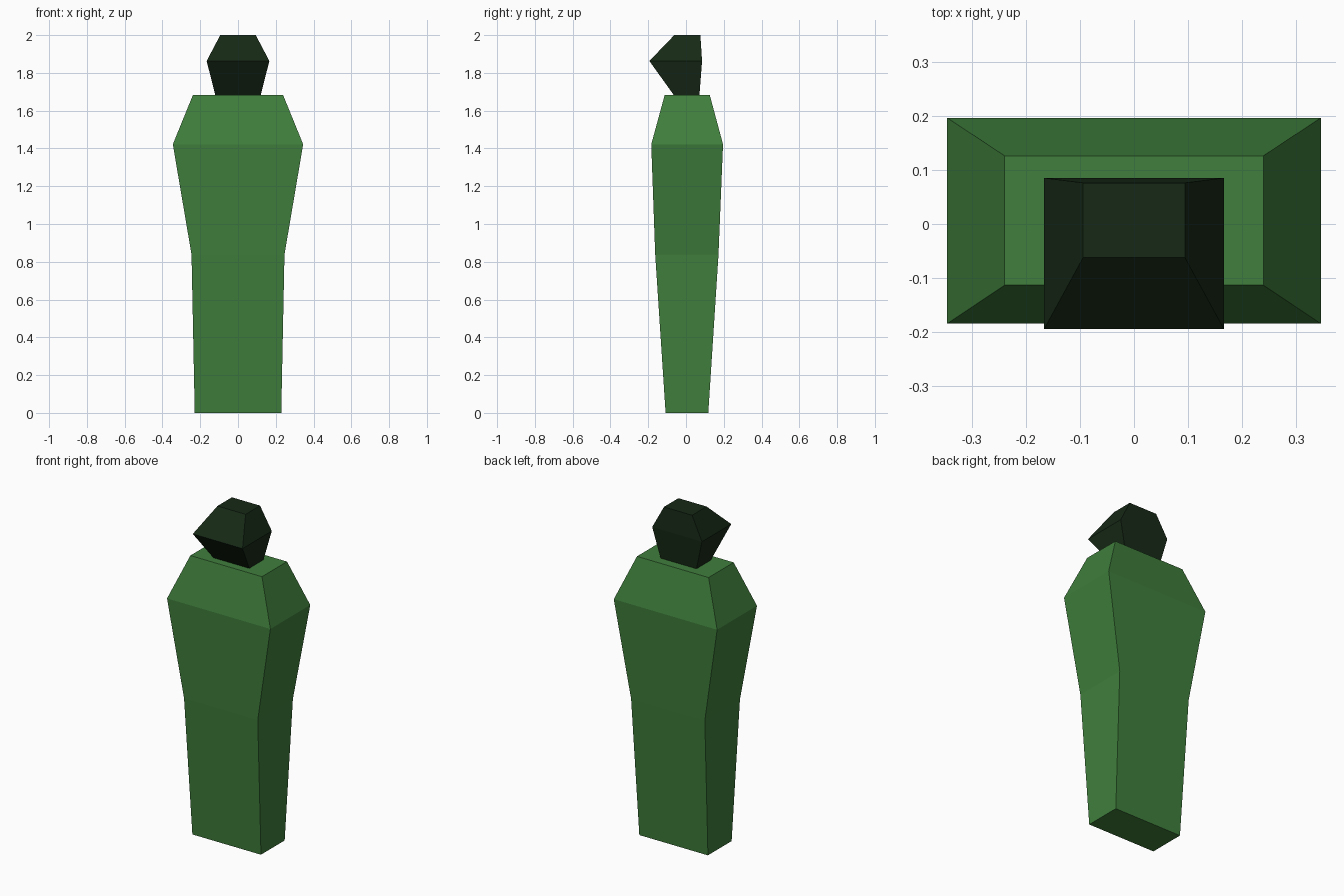
import bpy, bmesh

if "Cube" in bpy.data.objects:
    bpy.data.objects.remove(bpy.data.objects["Cube"])


def material(name, color):
    m = bpy.data.materials.new(name)
    m.diffuse_color = (*color, 1)
    m.use_nodes = True
    m.node_tree.nodes["Principled BSDF"].inputs["Base Color"].default_value = m.diffuse_color
    return m


def loft(name, rings, mat):
    """Stack rectangular sections (z, half width, y front, y back) into a capped solid."""
    bm = bmesh.new()
    loops = [[bm.verts.new(p) for p in ((-w, f, z), (w, f, z), (w, b, z), (-w, b, z))]
             for z, w, f, b in rings]
    for lo, hi in zip(loops, loops[1:]):
        for i in range(4):
            j = (i + 1) % 4
            bm.faces.new((lo[i], lo[j], hi[j], hi[i]))
    bm.faces.new(loops[0][::-1])
    bm.faces.new(loops[-1])
    mesh = bpy.data.meshes.new(name)
    bm.to_mesh(mesh)
    bm.free()
    mesh.materials.append(mat)
    obj = bpy.data.objects.new(name, mesh)
    bpy.context.collection.objects.link(obj)
    return obj


# Robed body: hem, waist, shoulders, neckline
loft("body", [(0, 0.229, -0.108, 0.118),
              (0.838, 0.246, -0.163, 0.172),
              (1.422, 0.345, -0.184, 0.196),
              (1.682, 0.239, -0.113, 0.126)],
     material("green", (0.05, 0.21, 0.045)))

# Faceted head: neck, jutting brow, crown
loft("head", [(1.682, 0.12, -0.064, 0.071),
              (1.863, 0.166, -0.194, 0.085),
              (2.0, 0.094, -0.062, 0.076)],
     material("dark_green", (0.008, 0.022, 0.008)))
